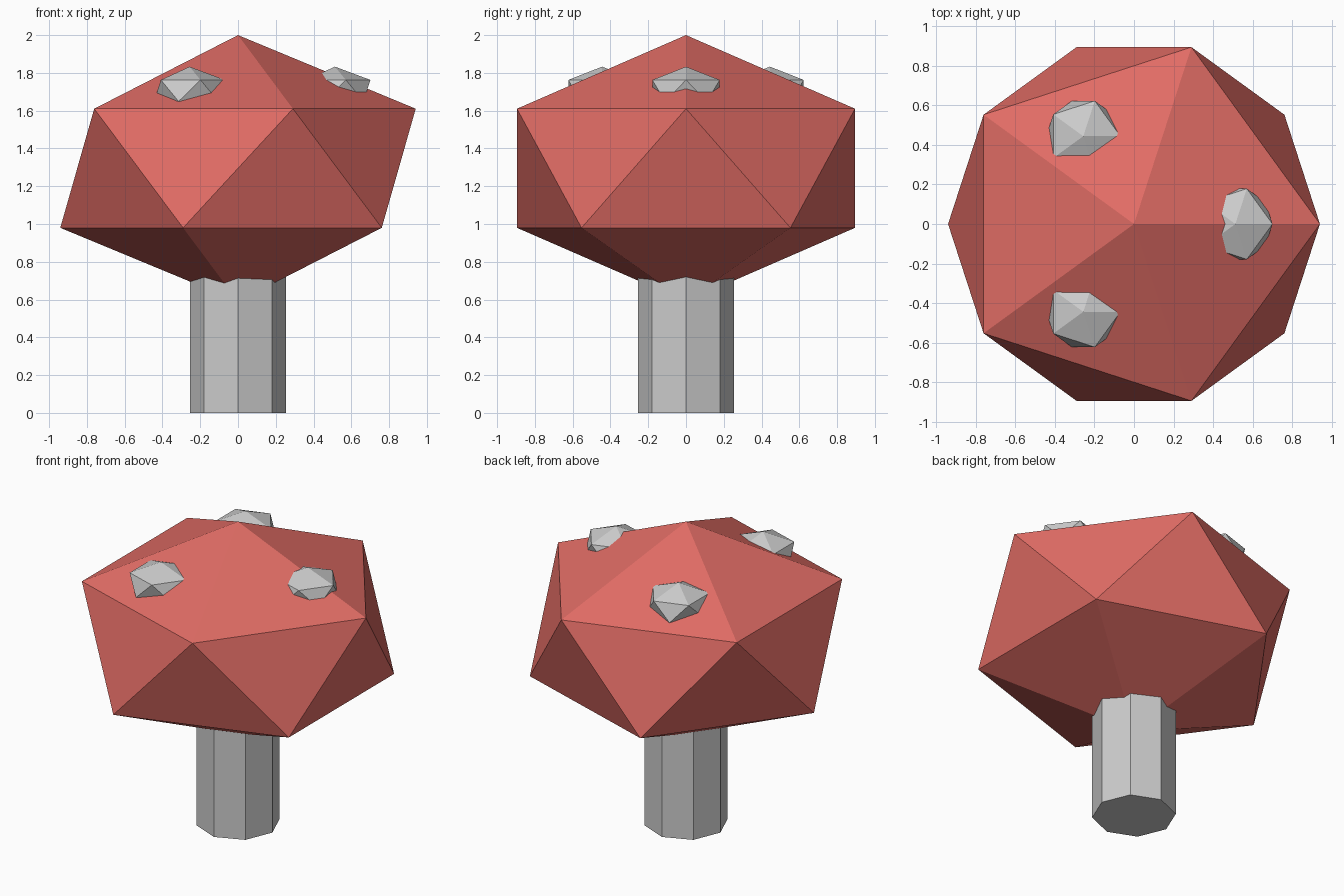
import bpy
import math

if "Cube" in bpy.data.objects:
    bpy.data.objects.remove(bpy.data.objects["Cube"])

red = bpy.data.materials.new("cap_red")
red.diffuse_color = (0.75, 0.15, 0.13, 1)
red.use_nodes = True
red.node_tree.nodes["Principled BSDF"].inputs["Base Color"].default_value = red.diffuse_color


def ico(name, location, radius, height):
    """Squashed low-poly icosahedron."""
    bpy.ops.mesh.primitive_ico_sphere_add(subdivisions=1, radius=1, location=location)
    ob = bpy.context.object
    ob.name = name
    ob.scale = (radius, radius, height)
    bpy.ops.object.transform_apply(location=False, rotation=False, scale=True)
    return ob


# Eight-sided stem, its top hidden inside the cap
STEM_H = 0.84
bpy.ops.mesh.primitive_cylinder_add(vertices=8, radius=0.253, depth=STEM_H,
                                    location=(0, 0, STEM_H / 2))
bpy.context.object.name = "stem"

# Faceted cap
cap = ico("cap", (0, 0, 1.295), 1.052, 0.705)
cap.data.materials.append(red)

# Three half-buried spots around the cap
for i in range(3):
    a = i * math.tau / 3
    ico(f"spot_{i + 1}", (0.513 * math.cos(a), 0.513 * math.sin(a), 1.706), 0.21, 0.127)
